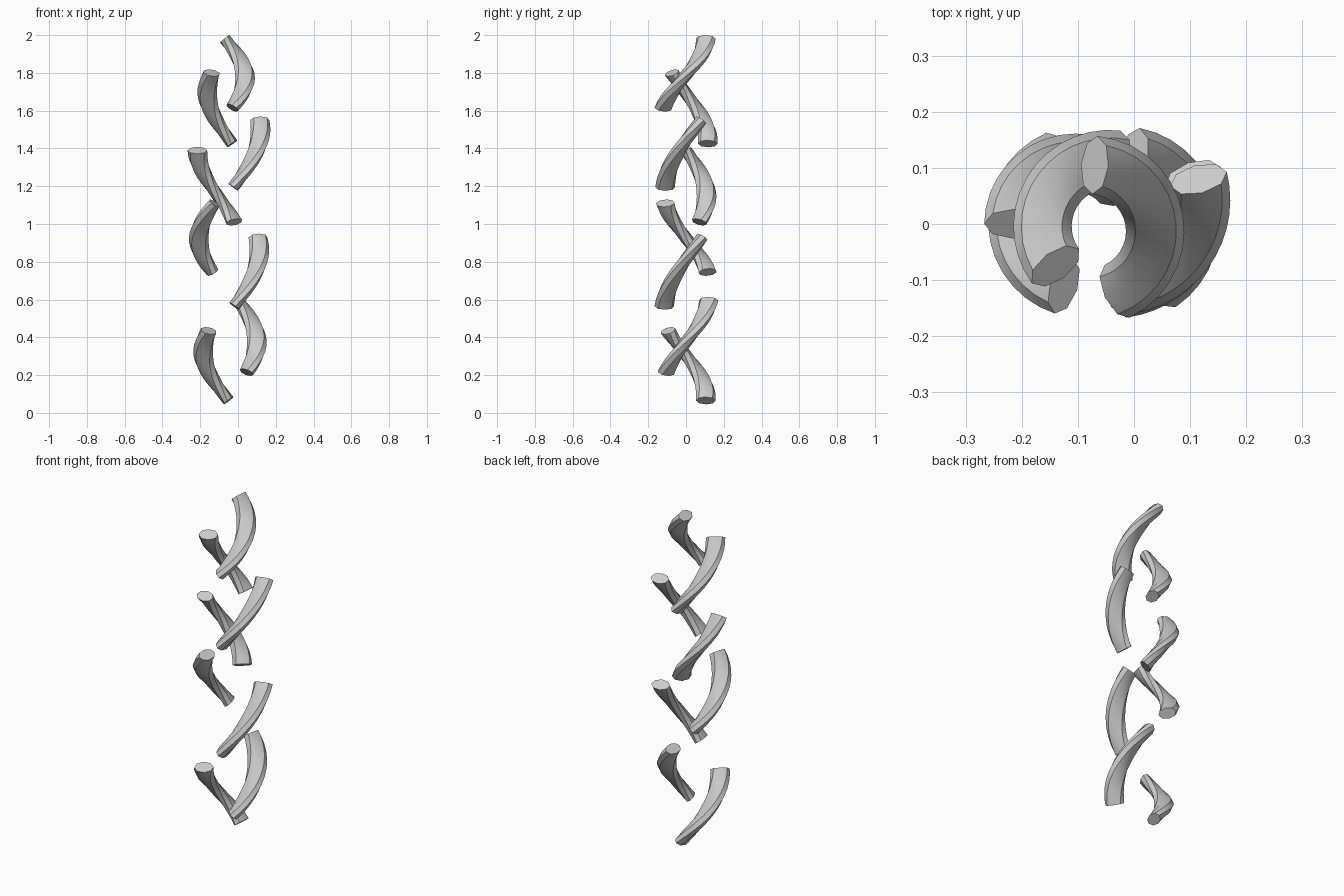
import bpy, math
from mathutils import Vector

if "Cube" in bpy.data.objects:
    bpy.data.objects.remove(bpy.data.objects["Cube"])

# each strand: plan position of bottom, middle and top, then z of both ends
STRANDS = [
    ((-.03, -.12), (.037, 0), (-.07, .105), 1.615, 1.98),
    ((-.03, .115), (-.163, 0), (-.14, -.075), 1.425, 1.80),
    ((-.025, -.11), (.07, -.07), (.115, .08), 1.195, 1.55),
    ((-.02, .07), (-.12, .108), (-.215, 0), 1.01, 1.39),
    ((-.135, .115), (-.208, 0), (-.125, -.11), .745, 1.11),
    ((-.02, -.115), (.075, -.065), (.105, .085), .565, .93),
    ((.045, -.105), (.1, 0), (0, .12), .215, .595),
    ((-.05, .105), (-.184, 0), (-.155, -.095), .065, .435),
]
RADIAL, THICK, SIDES, STEPS = .052, .032, 8, 14


def circle_through(a, b, c):
    ax, ay, bx, by, cx, cy = *a, *b, *c
    d = 2 * (ax * (by - cy) + bx * (cy - ay) + cx * (ay - by))
    a2, b2, c2 = ax * ax + ay * ay, bx * bx + by * by, cx * cx + cy * cy
    x = (a2 * (by - cy) + b2 * (cy - ay) + c2 * (ay - by)) / d
    y = (a2 * (cx - bx) + b2 * (ax - cx) + c2 * (bx - ax)) / d
    return x, y, math.hypot(ax - x, ay - y)


def strand(index, bottom, mid, top, z0, z1):
    # rising arc with an oval section square to the path
    x, y, r = circle_through(bottom, mid, top)
    start = math.atan2(bottom[1] - y, bottom[0] - x)
    span = (math.atan2(top[1] - y, top[0] - x) - start) % math.tau
    verts, faces = [], []
    for i in range(STEPS + 1):
        t = i / STEPS
        ang = start + span * t
        out = Vector((math.cos(ang), math.sin(ang), 0))
        tangent = Vector((-out.y * r * span, out.x * r * span, z1 - z0)).normalized()
        across = tangent.cross(out)
        centre = Vector((x, y, z0 + (z1 - z0) * t)) + out * r
        for k in range(SIDES):
            a = math.tau * k / SIDES
            verts.append(centre + out * RADIAL * math.cos(a) + across * THICK * math.sin(a))
    for i in range(STEPS):
        for k in range(SIDES):
            n = (k + 1) % SIDES
            p, q = i * SIDES, (i + 1) * SIDES
            faces.append((p + k, q + k, q + n, p + n))
    # end caps
    faces.append(tuple(range(SIDES)))
    faces.append(tuple(STEPS * SIDES + k for k in reversed(range(SIDES))))
    mesh = bpy.data.meshes.new(f"strand_{index}")
    mesh.from_pydata(verts, [], faces)
    ob = bpy.data.objects.new(f"strand_{index}", mesh)
    bpy.context.collection.objects.link(ob)
    bpy.context.view_layer.objects.active = ob
    ob.select_set(True)
    bpy.ops.object.mode_set(mode='EDIT')
    bpy.ops.mesh.select_all(action='SELECT')
    bpy.ops.mesh.normals_make_consistent(inside=False)
    bpy.ops.object.mode_set(mode='OBJECT')
    bpy.ops.object.shade_smooth_by_angle(angle=math.radians(30))
    ob.select_set(False)


for n, s in enumerate(STRANDS, 1):
    strand(n, *s)
